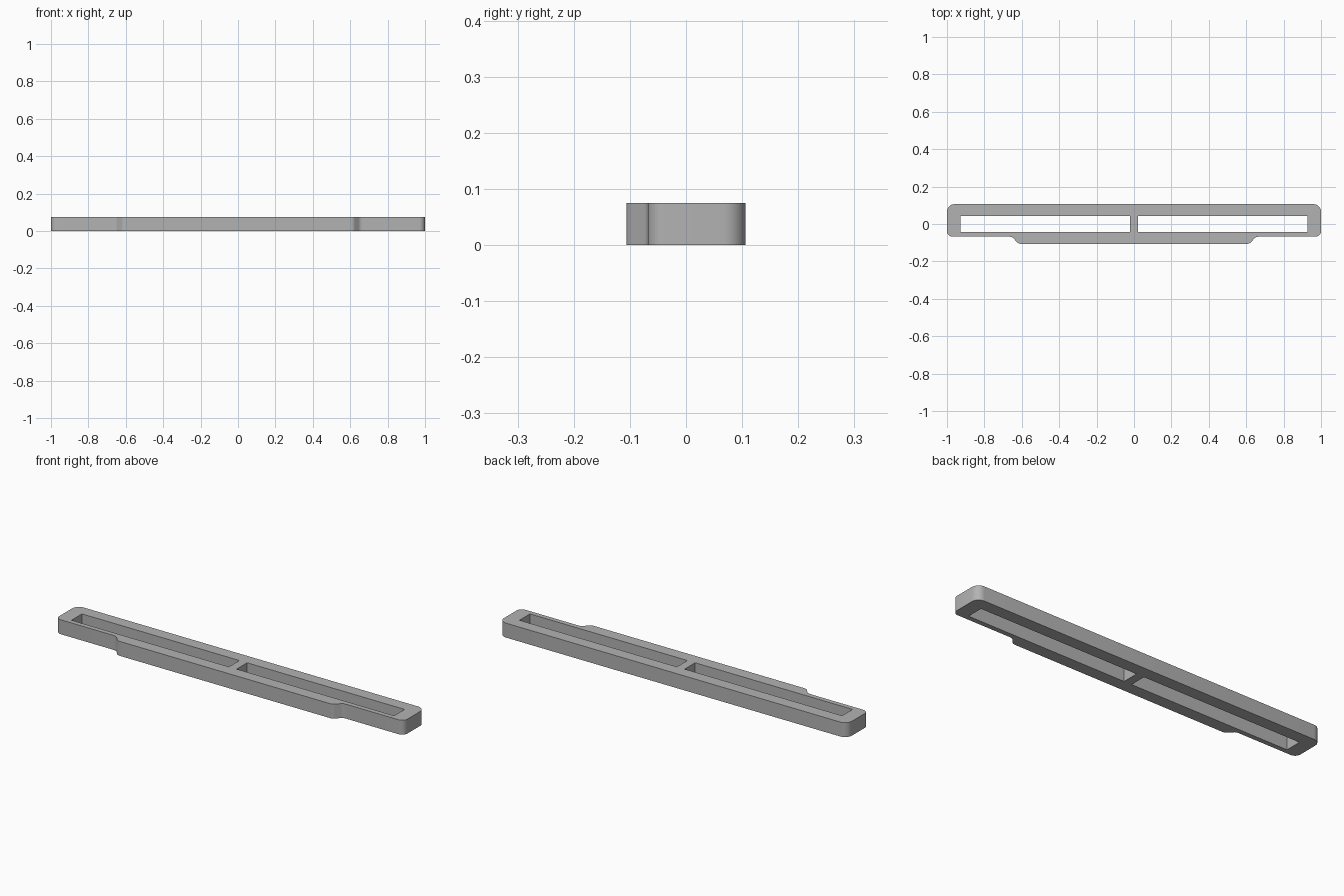
import bpy, bmesh, math

cube = bpy.data.objects.get("Cube")
if cube:
    bpy.data.objects.remove(cube, do_unlink=True)

HEIGHT = 0.075
BACK, FRONT, SHOULDER = 0.106, -0.106, -0.068


def arc(cx, cy, r, start, end, steps=8):
    """Points on an arc, angles in degrees."""
    angles = [math.radians(start + (end - start) * i / steps) for i in range(steps + 1)]
    return [(cx + r * math.cos(a), cy + r * math.sin(a)) for a in angles]


# Right half of the outline, from front middle round to back middle
half = [(0.595, FRONT)]
half += arc(0.605, FRONT + 0.03, 0.03, -90, -50, 5)
half += arc(0.665, SHOULDER - 0.03, 0.03, 130, 90, 5)
half += arc(0.97, SHOULDER + 0.03, 0.03, -90, 0)
half += arc(0.96, BACK - 0.04, 0.04, 0, 90)
outline = half + [(-x, y) for x, y in reversed(half)]


# Two long slots either side of the centre bridge
def slot(side):
    inner, outer, w = 0.022 * side, 0.927 * side, 0.043
    return [(inner, -w), (outer, -w), (outer, w), (inner, w)]


bm = bmesh.new()
for loop in (outline, slot(1), slot(-1)):
    verts = [bm.verts.new((x, y, 0)) for x, y in loop]
    for i, v in enumerate(verts):
        bm.edges.new((v, verts[(i + 1) % len(verts)]))

# Fill the plate around the slots and give it thickness
bmesh.ops.triangle_fill(bm, edges=bm.edges[:], use_beauty=True, normal=(0, 0, 1))
top = bmesh.ops.extrude_face_region(bm, geom=bm.faces[:], use_keep_orig=True)
bmesh.ops.translate(bm, vec=(0, 0, HEIGHT),
                    verts=[g for g in top["geom"] if isinstance(g, bmesh.types.BMVert)])
bmesh.ops.recalc_face_normals(bm, faces=bm.faces[:])

mesh = bpy.data.meshes.new("slotted_bar")
bm.to_mesh(mesh)
bm.free()
bar = bpy.data.objects.new("slotted_bar", mesh)
bpy.context.collection.objects.link(bar)

# Plain grey finish
grey = bpy.data.materials.new("grey")
grey.use_nodes = True
colour = (0.45, 0.45, 0.45, 1)
grey.diffuse_color = colour
grey.node_tree.nodes["Principled BSDF"].inputs["Base Color"].default_value = colour
mesh.materials.append(grey)

# Smooth rounded corners, crisp edges
bpy.ops.object.select_all(action="DESELECT")
bar.select_set(True)
bpy.context.view_layer.objects.active = bar
bpy.ops.object.shade_smooth_by_angle(angle=math.radians(30))
